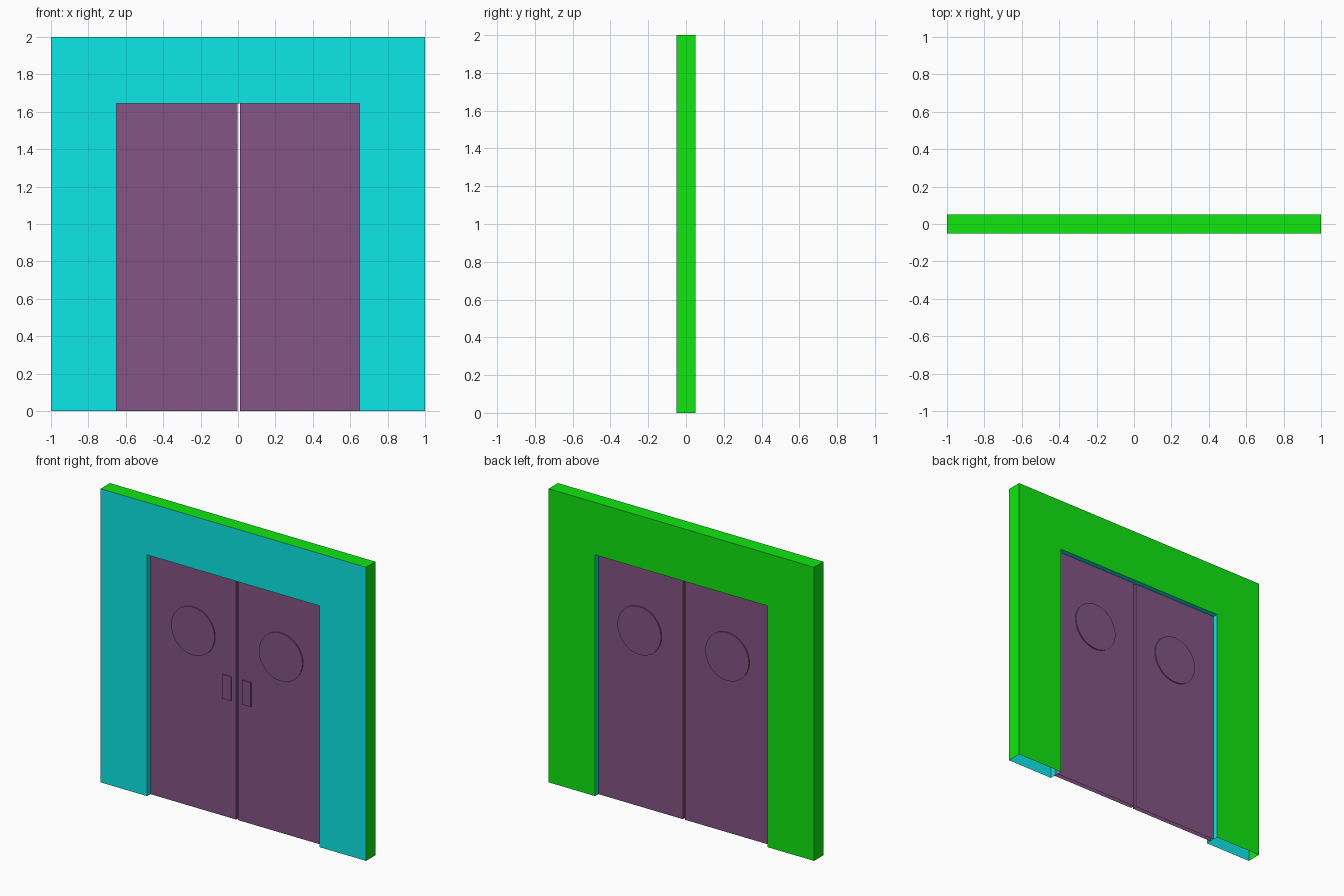
import bpy, bmesh, math
from mathutils import Matrix

if "Cube" in bpy.data.objects:
    bpy.data.objects.remove(bpy.data.objects["Cube"])


def material(name, rgb):
    m = bpy.data.materials.new(name)
    m.diffuse_color = (*rgb, 1)
    m.use_nodes = True
    m.node_tree.nodes["Principled BSDF"].inputs["Base Color"].default_value = m.diffuse_color
    return m


CYAN = material("front_paint", (0.004, 0.8, 0.81))
GREEN = material("outer_paint", (0.005, 0.8, 0.005))
PURPLE = material("door_paint", (0.23, 0.09, 0.23))
TOP = 1.643     # doorway height


def finish(bm, name, mats):
    me = bpy.data.meshes.new(name)
    bm.to_mesh(me)
    bm.free()
    for m in mats:
        me.materials.append(m)
    ob = bpy.data.objects.new(name, me)
    bpy.context.collection.objects.link(ob)
    return ob


def box(name, x0, x1, y0, y1, z0, z1, open_bottom=False):
    bm = bmesh.new()
    mat = (Matrix.Translation(((x0 + x1) / 2, (y0 + y1) / 2, (z0 + z1) / 2))
           @ Matrix.Diagonal((x1 - x0, y1 - y0, z1 - z0, 1)))
    bmesh.ops.create_cube(bm, size=1, matrix=mat)
    if open_bottom:
        bm.normal_update()
        low = [f for f in bm.faces if f.normal.z < -0.9]
        bmesh.ops.delete(bm, geom=low, context='FACES_ONLY')
    return finish(bm, name, [PURPLE])


# Wall: arch-shaped outline with a doorway, hollow underneath
outline = [(-1, 0), (-1, 2), (1, 2), (1, 0),
           (0.65, 0), (0.65, TOP), (-0.65, TOP), (-0.65, 0)]
bm = bmesh.new()
front = [bm.verts.new((x, -0.05, z)) for x, z in outline]
back = [bm.verts.new((x, 0.05, z)) for x, z in outline]
bm.faces.new(front)
bm.faces.new(back).material_index = 1
for i in range(7):
    if i == 3:          # underside of the right post stays open
        continue
    f = bm.faces.new((front[i], front[i + 1], back[i + 1], back[i]))
    f.material_index = 1 if i < 3 else 0     # outer sides, then doorway reveal
bmesh.ops.recalc_face_normals(bm, faces=bm.faces)
finish(bm, "wall", [CYAN, GREEN])

# Two doors, each with a round window and a push plate
for side, x0, x1, plate, window in (("left", -0.65, -0.003, -0.102, -0.325),
                                    ("right", 0.012, 0.65, 0.047, 0.337)):
    box(side + "_door", x0, x1, -0.015, 0.015, 0, TOP, True)
    box(side + "_push_plate", plate, plate + 0.065, -0.023, -0.013, 0.8, 0.965)

    # Round window standing slightly proud of both faces
    bm = bmesh.new()
    bmesh.ops.create_cone(
        bm, cap_ends=True, segments=32, radius1=0.164, radius2=0.164, depth=0.044,
        matrix=Matrix.Translation((window, 0, 1.2))
        @ Matrix.Rotation(math.pi / 2, 4, 'X'))
    finish(bm, side + "_window", [PURPLE])
